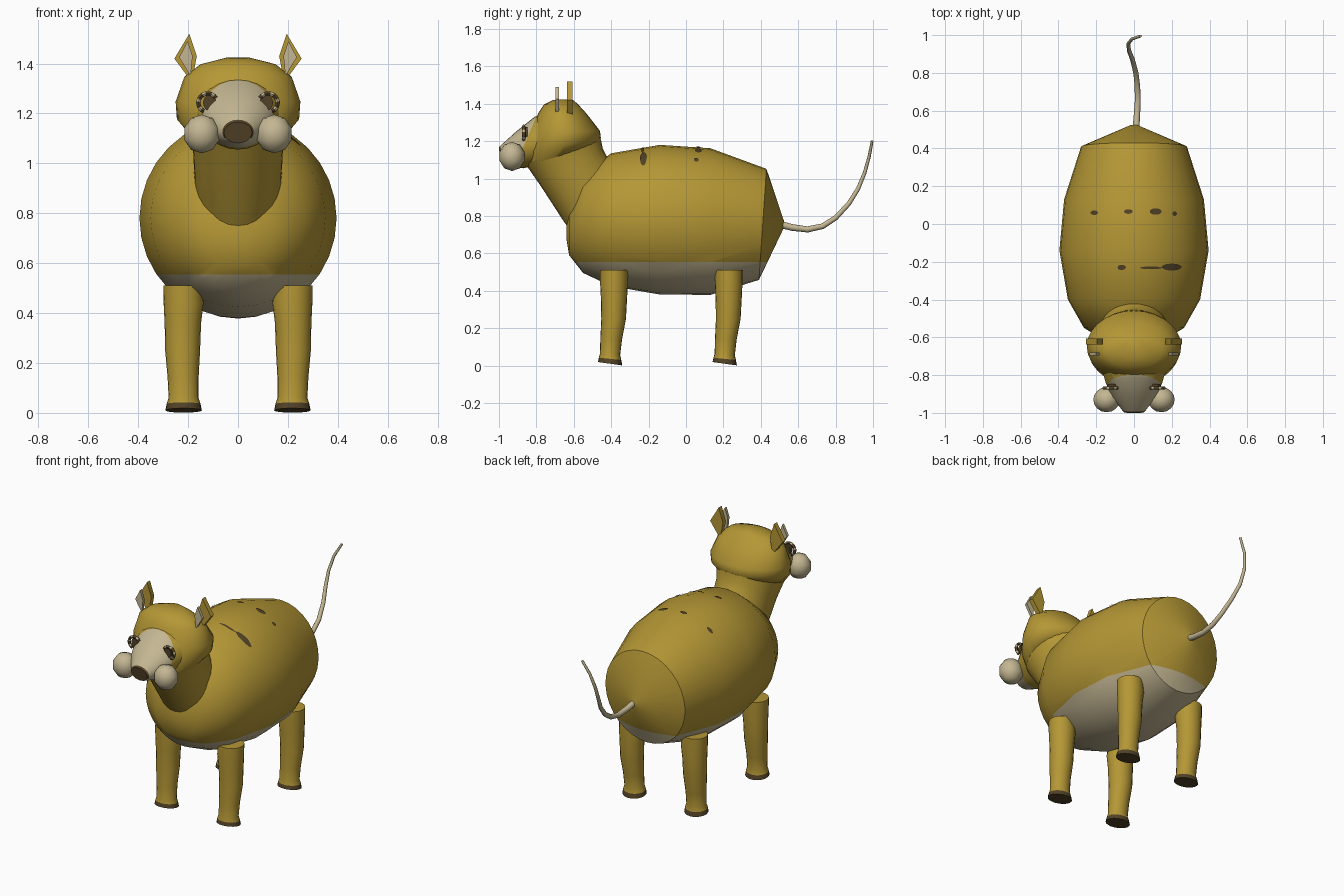
import bpy, bmesh, math
from mathutils import Vector
from mathutils.bvhtree import BVHTree

if "Cube" in bpy.data.objects:
    bpy.data.objects.remove(bpy.data.objects["Cube"])


def material(name, rgb):
    m = bpy.data.materials.new(name)
    m.diffuse_color = (*rgb, 1)
    m.use_nodes = True
    m.node_tree.nodes["Principled BSDF"].inputs["Base Color"].default_value = m.diffuse_color
    return m


GOLD = material("gold hide", (0.46, 0.31, 0.036))
BEIGE = material("pale beige", (0.55, 0.47, 0.29))
BROWN = material("dark brown", (0.085, 0.055, 0.02))


def finish(bm, name, mats, angle=45):
    bmesh.ops.recalc_face_normals(bm, faces=bm.faces)
    me = bpy.data.meshes.new(name)
    bm.to_mesh(me)
    bm.free()
    for m in mats:
        me.materials.append(m)
    me.polygons.foreach_set("use_smooth", [True] * len(me.polygons))
    me.set_sharp_from_angle(angle=math.radians(angle))
    ob = bpy.data.objects.new(name, me)
    bpy.context.collection.objects.link(ob)
    return ob


def loft(rings, n=28):
    """Skin elliptical rings given as (centre, u axis, v axis)."""
    bm = bmesh.new()
    loops = []
    for c, u, v in rings:
        c, u, v = Vector(c), Vector(u), Vector(v)
        loops.append([bm.verts.new(c + u * math.cos(t) + v * math.sin(t))
                      for t in (2 * math.pi * i / n for i in range(n))])
    for a, b in zip(loops, loops[1:]):
        for i in range(n):
            j = (i + 1) % n
            bm.faces.new((a[i], a[j], b[j], b[i]))
    bm.faces.new(loops[0])
    bm.faces.new(loops[-1])
    return bm


def paint(bm, co, no, index):
    """Cut along a plane and colour everything on its positive side."""
    co, no = Vector(co), Vector(no)
    bmesh.ops.bisect_plane(bm, geom=bm.verts[:] + bm.edges[:] + bm.faces[:],
                           plane_co=co, plane_no=no)
    for f in bm.faces:
        if (f.calc_center_median() - co).dot(no) > 0:
            f.material_index = index


def side_ring(front, back, w):
    """Ring spanning a front and a back (y, z) point, with half width w."""
    f, b = Vector((0, *front)), Vector((0, *back))
    return ((f + b) / 2, (w, 0, 0), (b - f) / 2)


# Barrel body with a pale belly
body = loft([((0, y, z), (rx, 0, 0), (0, tilt, rz)) for y, z, rx, rz, tilt in (
    (0.525, 0.755, 0.015, 0.015, 0), (0.41, 0.755, 0.28, 0.297, 0.02),
    (0.13, 0.77, 0.37, 0.392, 0), (-0.14, 0.78, 0.395, 0.40, 0),
    (-0.40, 0.78, 0.35, 0.355, 0), (-0.55, 0.76, 0.265, 0.265, 0),
    (-0.625, 0.72, 0.14, 0.13, 0), (-0.64, 0.71, 0.03, 0.03, 0))], 32)
paint(body, (0, 0, 0.555), (0, 0, -1), 1)
tree = BVHTree.FromBMesh(body)
finish(body, "body", [GOLD, BEIGE])

# Brown spots lying on the back
for k, (x, y, rx, ry) in enumerate((
        (-0.21, 0.06, 0.02, 0.012), (-0.03, 0.066, 0.023, 0.012),
        (0.115, 0.066, 0.032, 0.017), (0.215, 0.055, 0.012, 0.012),
        (-0.065, -0.23, 0.022, 0.014), (0.09, -0.232, 0.06, 0.007),
        (0.20, -0.228, 0.053, 0.018))):
    bm = bmesh.new()
    bmesh.ops.create_grid(bm, x_segments=10, y_segments=4, size=1)
    for v in bm.verts:
        a, b = v.co.x, v.co.y
        px = x + rx * a * math.sqrt(1 - b * b / 2)
        py = y + ry * b * math.sqrt(1 - a * a / 2)
        hit, normal, _, _ = tree.ray_cast(Vector((px, py, 3)), Vector((0, 0, -1)))
        v.co = hit + Vector((0, 0, 0.005))
    finish(bm, f"back_spot_{k + 1}", [BROWN])

# Neck
finish(loft([side_ring((-0.60, 0.70), (-0.40, 1.08), 0.16),
             side_ring((-0.65, 0.765), (-0.43, 1.13), 0.175),
             side_ring((-0.77, 0.95), (-0.445, 1.16), 0.18),
             side_ring((-0.86, 1.08), (-0.455, 1.21), 0.20)]), "neck", [GOLD])

# Rounded skull
finish(loft([side_ring((-0.85, 1.07), (-0.47, 1.18), 0.195),
             side_ring((-0.855, 1.14), (-0.455, 1.215), 0.245),
             side_ring((-0.835, 1.24), (-0.46, 1.255), 0.25),
             side_ring((-0.79, 1.35), (-0.53, 1.345), 0.215),
             side_ring((-0.76, 1.395), (-0.58, 1.40), 0.15),
             side_ring((-0.71, 1.42), (-0.61, 1.425), 0.05)]), "head", [GOLD])

# Tapered muzzle: gold at the root, pale in front, brown nose at the tip
muzzle = loft([((0, y, (lo + hi) / 2), (w, 0, 0), (0, tilt, (hi - lo) / 2))
               for y, lo, hi, w, tilt in (
    (-0.70, 1.08, 1.385, 0.19, 0.05), (-0.84, 1.055, 1.33, 0.15, 0.03),
    (-0.92, 1.065, 1.25, 0.115, 0.01), (-0.985, 1.077, 1.175, 0.063, -0.008),
    (-0.995, 1.082, 1.165, 0.056, -0.006))], 24)
paint(muzzle, (0, -0.835, 1.25), (0, -0.92, 0.4), 1)
for f in muzzle.faces:
    if f.calc_center_median().y < -0.987:
        f.material_index = 2
finish(muzzle, "muzzle", [GOLD, BEIGE, BROWN])

for s, side in ((1, "right"), (-1, "left")):
    # Puffed cheeks
    bm = bmesh.new()
    bmesh.ops.create_uvsphere(bm, u_segments=16, v_segments=5, radius=1)
    for v in bm.verts:
        v.co = (s * 0.145 + v.co.x * 0.074, -0.93 + v.co.y * 0.07,
                1.118 + v.co.z * 0.078)
    finish(bm, f"cheek_{side}", [BEIGE], 80)

    # Eyes: small dark disc with a thick lash arc round its upper outer side
    c = Vector((s * 0.122, -0.868, 1.243))
    finish(loft([(c + Vector((-s * 0.008, d, 0)), (0.026, 0, 0), (0, 0, 0.032))
                 for d in (-0.006, 0.02)], 16), f"eye_{side}", [BROWN])
    arc = []
    for i in range(13):
        t = math.radians(150 - i * 18)
        out = Vector((s * math.cos(t), 0, math.sin(t)))
        arc.append((c + out * 0.037, out * 0.009, (0, 0.009, 0)))
    bm = loft(arc, 8)
    for i, f in enumerate(bm.faces):
        f.material_index = (i // 8) % 3 == 1
    finish(bm, f"eyelash_{side}", [BROWN, BEIGE])

    # Diamond ears with a separate pale inner plate in front
    for name, mat, y, t, pts in (
            ("ear", GOLD, -0.622, 0.015,
             ((0.195, 1.52), (0.255, 1.42), (0.185, 1.325), (0.165, 1.43))),
            ("inner_ear", BEIGE, -0.688, 0.009,
             ((0.202, 1.49), (0.236, 1.425), (0.19, 1.35), (0.182, 1.43)))):
        bm = bmesh.new()
        a, b = ([bm.verts.new((s * x, y + d, z)) for x, z in pts] for d in (-t, t))
        bm.faces.new(a)
        bm.faces.new(b)
        for i in range(4):
            j = (i + 1) % 4
            bm.faces.new((a[i], a[j], b[j], b[i]))
        finish(bm, f"{name}_{side}", [mat], 30)

    # Legs with flared brown hooves
    for y, end in ((-0.385, "front"), (0.228, "rear")):
        rings = [((s * x, y + dy, z), (rx, 0, 0), (0, ry, tilt))
                 for x, dy, z, rx, ry, tilt in (
            (0.222, 0, 0.51, 0.076, 0.074, 0), (0.218, 0, 0.44, 0.080, 0.074, 0),
            (0.221, 0, 0.36, 0.073, 0.070, 0), (0.222, -0.002, 0.25, 0.070, 0.066, 0),
            (0.220, -0.015, 0.14, 0.062, 0.058, 0),
            (0.218, -0.021, 0.06, 0.060, 0.054, -0.004),
            (0.218, -0.021, 0.036, 0.068, 0.060, -0.006),
            (0.218, -0.021, 0.010, 0.073, 0.065, -0.009))]
        leg = loft(rings, 20)
        for f in leg.faces:
            if f.calc_center_median().z < 0.032:
                f.material_index = 1
        finish(leg, f"{end}_leg_{side}", [GOLD, BROWN])

# Curved, tapering tail
path = [Vector(p) for p in (
    (0.01, 0.50, 0.755), (0.015, 0.57, 0.738), (0.02, 0.65, 0.728),
    (0.018, 0.73, 0.745), (0.01, 0.80, 0.79), (-0.008, 0.87, 0.865),
    (-0.027, 0.92, 0.945), (-0.03, 0.955, 1.03), (-0.01, 0.98, 1.12),
    (0.035, 0.995, 1.20))]
rings = []
for i, p in enumerate(path):
    d = (path[min(i + 1, len(path) - 1)] - path[max(i - 1, 0)]).normalized()
    u = d.cross(Vector((1, 0, 0))).normalized()
    r = 0.019 - 0.0013 * i
    rings.append((p, u * r, d.cross(u) * r))
finish(loft(rings, 10), "tail", [BEIGE])
